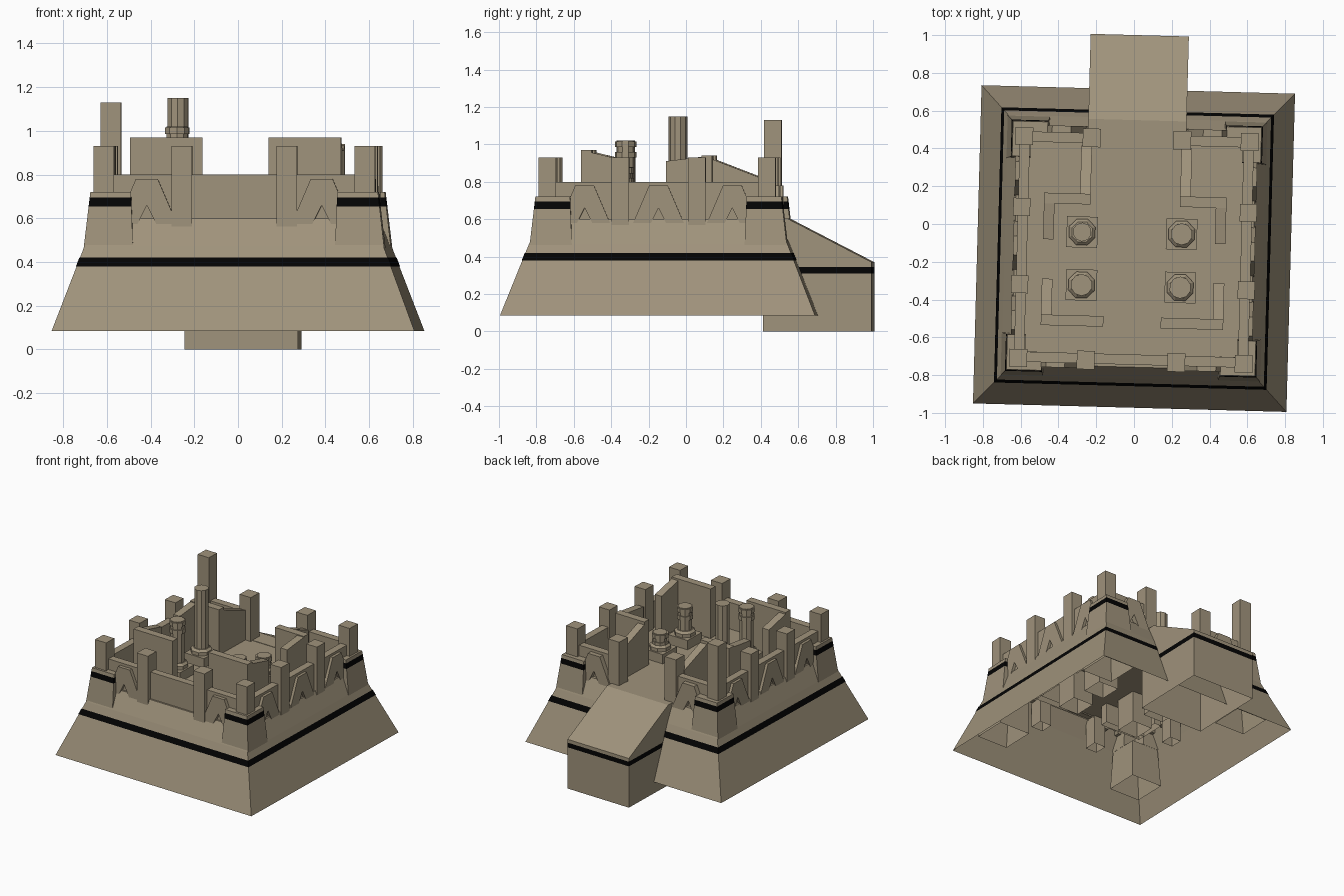
import bpy, bmesh, math
from mathutils import Matrix, Vector

if "Cube" in bpy.data.objects:
    bpy.data.objects.remove(bpy.data.objects["Cube"])

# whole fort is turned slightly about its own centre
PLACE = Matrix.Translation((0, -0.13, 0)) @ Matrix.Rotation(math.radians(-1.55), 4, 'Z')

def material(name, col):
    m = bpy.data.materials.new(name)
    m.diffuse_color = (*col, 1)
    m.use_nodes = True
    m.node_tree.nodes["Principled BSDF"].inputs["Base Color"].default_value = m.diffuse_color
    return m

STONE = material("stone", (0.35, 0.292, 0.2))
BLACK = material("black_band", (0.001, 0.001, 0.001))

def finish(name, bm, band=None, all_black=False):
    if band:  # cut the painted stripe and colour its upright faces
        for z in band:
            bmesh.ops.bisect_plane(bm, geom=bm.verts[:] + bm.edges[:] + bm.faces[:],
                                   plane_co=(0, 0, z), plane_no=(0, 0, 1))
    bmesh.ops.recalc_face_normals(bm, faces=bm.faces)
    if band:
        for f in bm.faces:
            if band[0] < f.calc_center_median().z < band[1] and abs(f.normal.z) < 0.7:
                f.material_index = 1
    bm.transform(PLACE)
    me = bpy.data.meshes.new(name)
    bm.to_mesh(me)
    bm.free()
    me.materials.append(BLACK if all_black else STONE)
    me.materials.append(BLACK)
    bpy.context.collection.objects.link(bpy.data.objects.new(name, me))

def loft(name, rings, bottom=True, top=True, band=None, all_black=False):
    bm = bmesh.new()
    vs = [[bm.verts.new(p) for p in r] for r in rings]
    n = len(vs[0])
    for a, b in zip(vs, vs[1:]):
        for i in range(n):
            j = (i + 1) % n
            bm.faces.new((a[i], a[j], b[j], b[i]))
    if top:
        bm.faces.new(vs[-1])
    if bottom:
        bm.faces.new(vs[0][::-1])
    finish(name, bm, band, all_black)

def rect(x, y, hx, hy, z):
    return [(x - hx, y - hy, z), (x + hx, y - hy, z), (x + hx, y + hy, z), (x - hx, y + hy, z)]

def box(name, x, y, hx, hy, z0, z1, bottom=False):
    loft(name, [rect(x, y, hx, hy, z0), rect(x, y, hx, hy, z1)], bottom)

def wall(name, p, q, zp, zq, t=0.028):
    """Upright slab from p to q whose top slopes from zp to zq."""
    p, q = Vector(p), Vector(q)
    d = (q - p).normalized() * t
    s = Vector((-d.y, d.x))
    p, q = p - d, q + d
    c = [(p - s, zp), (q - s, zq), (q + s, zq), (p + s, zp)]
    loft(name, [[(v.x, v.y, 0.45) for v, z in c], [(v.x, v.y, z) for v, z in c]], bottom=False)

# sloping base, open underneath, closed by the courtyard floor
loft("base_and_floor", [rect(0, 0, 0.83, 0.8425, 0.085), rect(0, 0, 0.685, 0.69, 0.47),
                        rect(0, 0, 0.632, 0.628, 0.6)], bottom=False)

# black stripe lying on the outside of the base
def skirt_ring(z, off=0.003):
    k = (z - 0.085) / 0.385
    return rect(0, 0, 0.83 - 0.145 * k + off, 0.8425 - 0.1525 * k + off, z)
loft("base_stripe", [skirt_ring(0.38), skirt_ring(0.42)], bottom=False, top=False, all_black=True)

# parapet walls with a gate gap at the back
box("front_parapet", 0, -0.588, 0.615, 0.027, 0.59, 0.80)
for s, side in ((-1, "left"), (1, "right")):
    box(side + "_parapet", s * 0.593, 0, 0.027, 0.61, 0.59, 0.798)
    box(side + "_back_parapet", s * 0.415, 0.578, 0.195, 0.027, 0.59, 0.80)

# corner bastions, their hollow feet inside the base, and corner pillars
for sx in (-1, 1):
    for sy in (-1, 1):
        def ell(o, e, z):
            pts = [(o, o), (o, e), (0.56, e), (0.56, 0.56), (e, 0.56), (e, o)]
            return [(sx * a, sy * b, z) for a, b in pts]
        loft("corner_bastion", [ell(0.688, 0.462, 0.46), ell(0.658, 0.472, 0.72)],
             bottom=False, band=(0.655, 0.695))
        loft("bastion_foot", [rect(sx * 0.585, sy * 0.585, 0.125, 0.125, 0.18),
                              rect(sx * 0.573, sy * 0.573, 0.11, 0.11, 0.46)],
             bottom=False, top=False)
        top = 1.13 if (sx, sy) == (-1, 1) else 0.93
        box("corner_pillar", sx * 0.597, 0.58 if sy > 0 else -0.595, 0.047, 0.047, 0.55, top)

# pillars along the walls
for s in (-1, 1):
    for y in (-0.597, 0.58):
        box("wall_pillar", s * 0.24, y, 0.047, 0.049, 0.38, 0.93)
    for t in (-1, 1):
        box("side_pillar", s * 0.6, t * 0.205, 0.045, 0.047, 0.38, 0.93)

# notched buttress plates leaning on the outside of the walls
BUTTRESS = [(-0.14, 0.57), (-0.05, 0.78), (0.05, 0.78), (0.14, 0.57),
            (0.045, 0.57), (0, 0.66), (-0.045, 0.57)]

def buttress(pos, turn):
    rot = Matrix.Rotation(turn, 3, 'Z')
    loft("buttress", [[rot @ Vector((pos + a, -d, z)) for a, z in BUTTRESS] for d in (0.6, 0.64)])

for k in range(4):
    for pos in ((-0.4, 0.4) if k % 2 == 0 else (-0.395, 0, 0.395)):
        buttress(pos, k * math.pi / 2)

# courtyard buildings: bent walls with sloping tops
for s in (-1, 1):
    wall("front_building_wall", (s * 0.18, -0.39), (s * 0.455, -0.39), 0.97, 0.97)
    wall("front_building_wing", (s * 0.455, -0.39), (s * 0.455, -0.20), 0.97, 0.91)
    wall("back_building_wing", (s * 0.455, 0.065), (s * 0.455, 0.255), 0.91, 0.94)
    wall("back_building_wall", (s * 0.455, 0.255), (s * 0.265, 0.255), 0.94, 0.94)
    wall("back_building_tail", (s * 0.265, 0.255), (s * 0.265, 0.51), 0.94, 0.82)

# four chimneys on square plinths
def disc(x, y, r, z, n=10):
    return [(x + r * math.cos(2 * math.pi * (i + .5) / n),
             y + r * math.sin(2 * math.pi * (i + .5) / n), z) for i in range(n)]

for x, y, top, ringed in ((-0.277, 0.08, 1.15, False), (-0.273, -0.2, 1.02, True),
                          (0.25, 0.083, 0.79, True), (0.25, -0.2, 0.88, True)):
    box("chimney_plinth", x, y, 0.082, 0.082, 0.36, 0.67)
    loft("chimney_collar", [disc(x, y, 0.075, 0.66, 8), disc(x, y, 0.075, 0.695, 8),
                            disc(x, y, 0.058, 0.71, 8)])
    loft("chimney_shaft", [disc(x, y, 0.05, 0.66), disc(x, y, 0.05, top)])
    if ringed:
        for z in (top - 0.035, top - 0.09):
            loft("chimney_ring", [disc(x, y, 0.058, z), disc(x, y, 0.058, z + 0.03)])

# entrance ramp at the back, hollow underneath
RAMP = [(1.13, 0), (1.13, 0.37), (0.68, 0.603), (0.55, 0.603), (0.55, 0)]
bm = bmesh.new()
left, right = [[bm.verts.new((x, y, z)) for y, z in RAMP] for x in (-0.26, 0.26)]
bm.faces.new(left)
bm.faces.new(right[::-1])
for i in range(4):
    bm.faces.new((left[i], right[i], right[i + 1], left[i + 1]))
finish("entrance_ramp", bm, band=(0.31, 0.345))
